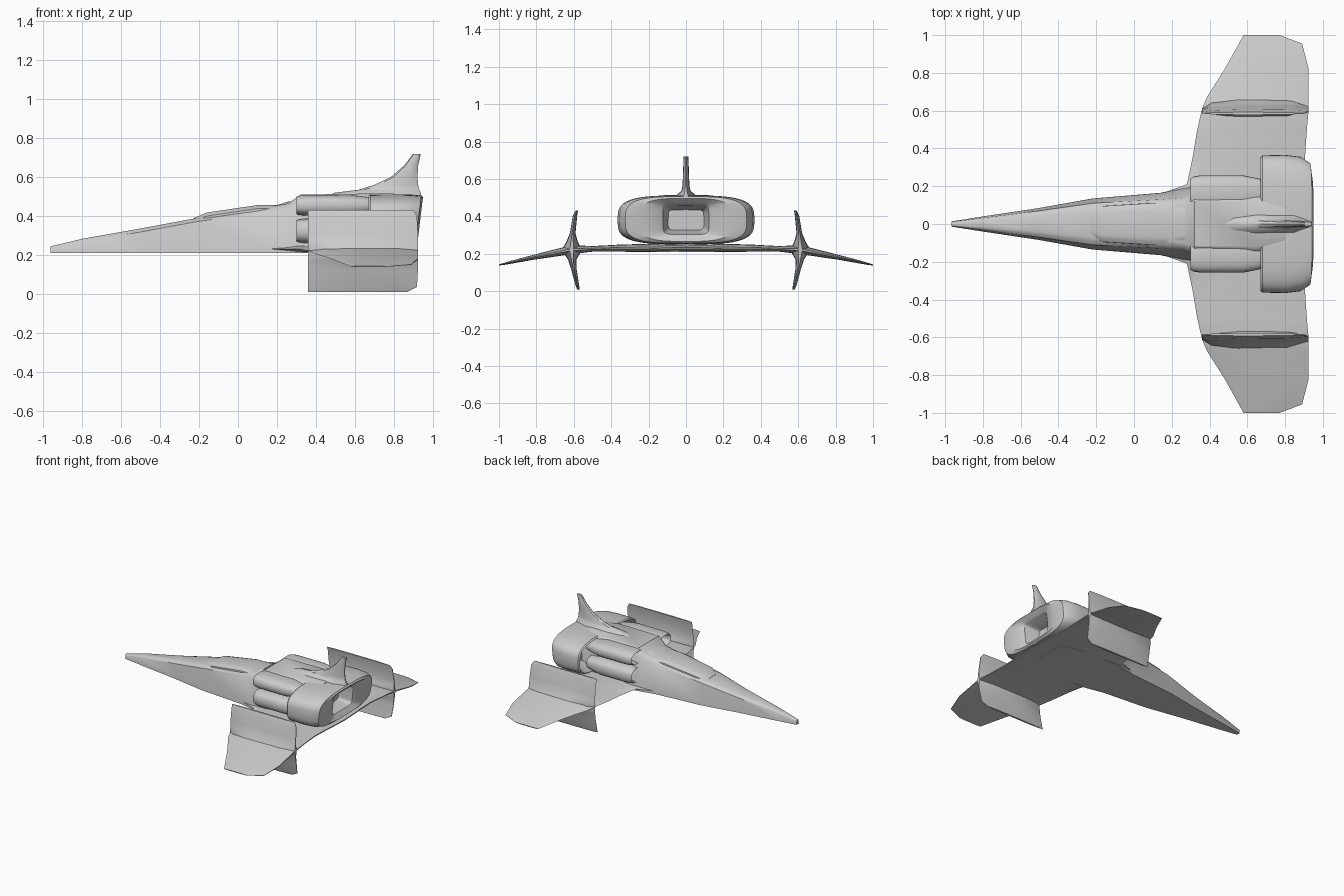
import bpy
import bmesh
from math import cos, sin, tau, copysign
from mathutils import Vector

default_cube = bpy.data.objects.get("Cube")
if default_cube:
    bpy.data.objects.remove(default_cube, do_unlink=True)


def finish(name, bm, sharp_angle):
    """Turn a bmesh into a smooth-shaded object with sharp edges kept."""
    bmesh.ops.recalc_face_normals(bm, faces=bm.faces)
    mesh = bpy.data.meshes.new(name)
    bm.to_mesh(mesh)
    bm.free()
    obj = bpy.data.objects.new(name, mesh)
    bpy.context.collection.objects.link(obj)
    bpy.ops.object.select_all(action="DESELECT")
    obj.select_set(True)
    bpy.context.view_layer.objects.active = obj
    bpy.ops.object.shade_smooth_by_angle(angle=sharp_angle)
    return obj


def loft(name, rings, sharp_angle=0.6):
    """Skin a list of closed rings and cap both ends."""
    bm = bmesh.new()
    loops = [[bm.verts.new(point) for point in ring] for ring in rings]
    for lower, upper in zip(loops, loops[1:]):
        count = len(lower)
        for i in range(count):
            j = (i + 1) % count
            bm.faces.new((lower[i], lower[j], upper[j], upper[i]))
    bm.faces.new(loops[0])
    bm.faces.new(loops[-1])
    return finish(name, bm, sharp_angle)


def airfoil(front, back, thickness_axis, half_thickness):
    """Closed blade section between a leading and a trailing point."""
    front, back = Vector(front), Vector(back)
    offset = Vector(thickness_axis) * half_thickness
    profile = [(0.1, 0.65), (0.35, 1), (0.8, 0.9), (1, 0.2)]
    upper = [front.lerp(back, along) + offset * t for along, t in profile]
    lower = [front.lerp(back, along) - offset * t for along, t in reversed(profile)]
    return [front] + upper + lower


def rounded(x, center, half_y, half_z, power=2, slant=0, count=32):
    """Superellipse across the length; slant leans the ring backwards."""
    cy, cz = center
    ring = []
    for i in range(count):
        c, s = cos(tau * i / count), sin(tau * i / count)
        dy = half_y * copysign(abs(c) ** (2 / power), c)
        dz = half_z * copysign(abs(s) ** (2 / power), s)
        ring.append((x + slant * dz, cy + dy, cz + dz))
    return ring


def hull_ring(x, base, width, shoulder, shoulder_z, top, top_z):
    """Symmetric hull section: flat bottom, leaning side, soft crown."""
    edge = base + 0.12 * (shoulder_z - base)
    half = [(width, base), (width * 0.99, edge), (shoulder, shoulder_z),
            ((shoulder + top) / 2, shoulder_z + 0.7 * (top_z - shoulder_z)),
            (top, top_z)]
    left = [(x, y, z) for y, z in half]
    right = [(x, -y, z) for y, z in reversed(half)]
    return left + right


# Long tapered hull: x, width, shoulder width and height, crown width and height
hull = [
    (-0.965, 0.014, 0.012, 0.235, 0.006, 0.244),
    (-0.8, 0.04, 0.033, 0.268, 0.018, 0.283),
    (-0.5, 0.085, 0.07, 0.318, 0.04, 0.336),
    (-0.22, 0.135, 0.11, 0.37, 0.07, 0.388),
    (0.14, 0.165, 0.13, 0.42, 0.085, 0.445),
    (0.26, 0.19, 0.14, 0.43, 0.1, 0.465),
    (0.32, 0.2, 0.16, 0.46, 0.12, 0.51),
    (0.65, 0.19, 0.17, 0.46, 0.12, 0.515),
    (0.8, 0.15, 0.13, 0.46, 0.08, 0.515),
]
loft("fuselage", [hull_ring(x, 0.21, *rest) for x, *rest in hull])

# Raised canopy: x, half width, crown height
canopy = [(-0.23, 0.07, 0.388), (-0.16, 0.1, 0.418), (0.1, 0.117, 0.456),
          (0.2, 0.117, 0.456), (0.27, 0.1, 0.478)]
loft("canopy", [hull_ring(x, z - 0.07, w, w * 0.95, z - 0.018, w * 0.6, z)
                for x, w, z in canopy])

# Wing half: y, leading x, trailing x, mid height, half thickness
wing = [
    (0, 0.1, 0.92, 0.229, 0.019),
    (0.16, 0.14, 0.915, 0.231, 0.021),
    (0.21, 0.28, 0.91, 0.231, 0.022),
    (0.35, 0.31, 0.905, 0.23, 0.019),
    (0.5, 0.335, 0.915, 0.226, 0.015),
    (0.61, 0.36, 0.925, 0.222, 0.024),
    (0.67, 0.385, 0.925, 0.21, 0.021),
    (0.82, 0.48, 0.925, 0.18, 0.013),
    (0.955, 0.555, 0.89, 0.15, 0.007),
    (1, 0.58, 0.77, 0.14, 0.003),
]
span = [(-y, *rest) for y, *rest in reversed(wing[1:])] + wing
loft("wing", [airfoil((lead, y, z), (trail, y, z), (0, 0, 1), t)
              for y, lead, trail, z, t in span])

# Curved wing fins: height, y, half thickness, trailing x
fin = [
    (0.01, 0.575, 0.007, 0.87),
    (0.035, 0.582, 0.01, 0.92),
    (0.12, 0.6, 0.015, 0.925),
    (0.17, 0.608, 0.023, 0.925),
    (0.22, 0.611, 0.055, 0.925),
    (0.265, 0.609, 0.03, 0.925),
    (0.31, 0.606, 0.015, 0.925),
    (0.4, 0.594, 0.012, 0.92),
    (0.43, 0.585, 0.007, 0.9),
]
# Engine tubes: height and vertical radius
tubes = {"upper": (0.455, 0.053), "lower": (0.323, 0.064)}
# Tube stations: x, relative size (starts inside the intake)
tube_path = [(0.38, 0.6), (0.315, 0.72), (0.3, 0.84), (0.315, 0.94),
             (0.35, 1), (0.58, 1), (0.65, 0.85), (0.7, 0.7)]

for side_name, side in (("left", 1), ("right", -1)):
    loft(f"{side_name}_wing_fin",
         [airfoil((0.36, side * y, z), (trail, side * y, z), (0, 1, 0), t)
          for z, y, t, trail in fin])
    for level, (height, radius) in tubes.items():
        loft(f"{side_name}_{level}_engine_tube",
             [rounded(x, (side * 0.165, height), 0.092 * size, radius * size,
                      power=2.6, count=24)
              for x, size in tube_path])

# Engine housing with recessed intakes and nozzle: x, half width, half height, lean
housing = [
    (0.8, 0.3, 0.09, 0),
    (0.69, 0.335, 0.112, 0),
    (0.67, 0.353, 0.122, 0),
    (0.68, 0.363, 0.13, 0),
    (0.8, 0.366, 0.131, 0),
    (0.88, 0.356, 0.13, 0.05),
    (0.927, 0.325, 0.125, 0.12),
    (0.937, 0.25, 0.115, 0.12),
    (0.915, 0.135, 0.088, 0.12),
    (0.905, 0.122, 0.078, 0.1),
    (0.78, 0.09, 0.05, 0),
]
loft("engine_housing",
     [rounded(x, (0, 0.381), w, h, power=3.4 if w > 0.2 else 7, slant=lean, count=48)
      for x, w, h, lean in housing])

# Swept tail fin: height, leading x, trailing x, half thickness
tail = [
    (0.49, 0.42, 0.945, 0.06),
    (0.52, 0.5, 0.94, 0.045),
    (0.535, 0.62, 0.932, 0.025),
    (0.56, 0.7, 0.926, 0.019),
    (0.6, 0.785, 0.923, 0.017),
    (0.66, 0.855, 0.926, 0.015),
    (0.72, 0.9, 0.94, 0.012),
]
loft("tail_fin", [airfoil((lead, 0, z), (trail, 0, z), (0, 1, 0), t)
                  for z, lead, trail, t in tail])
